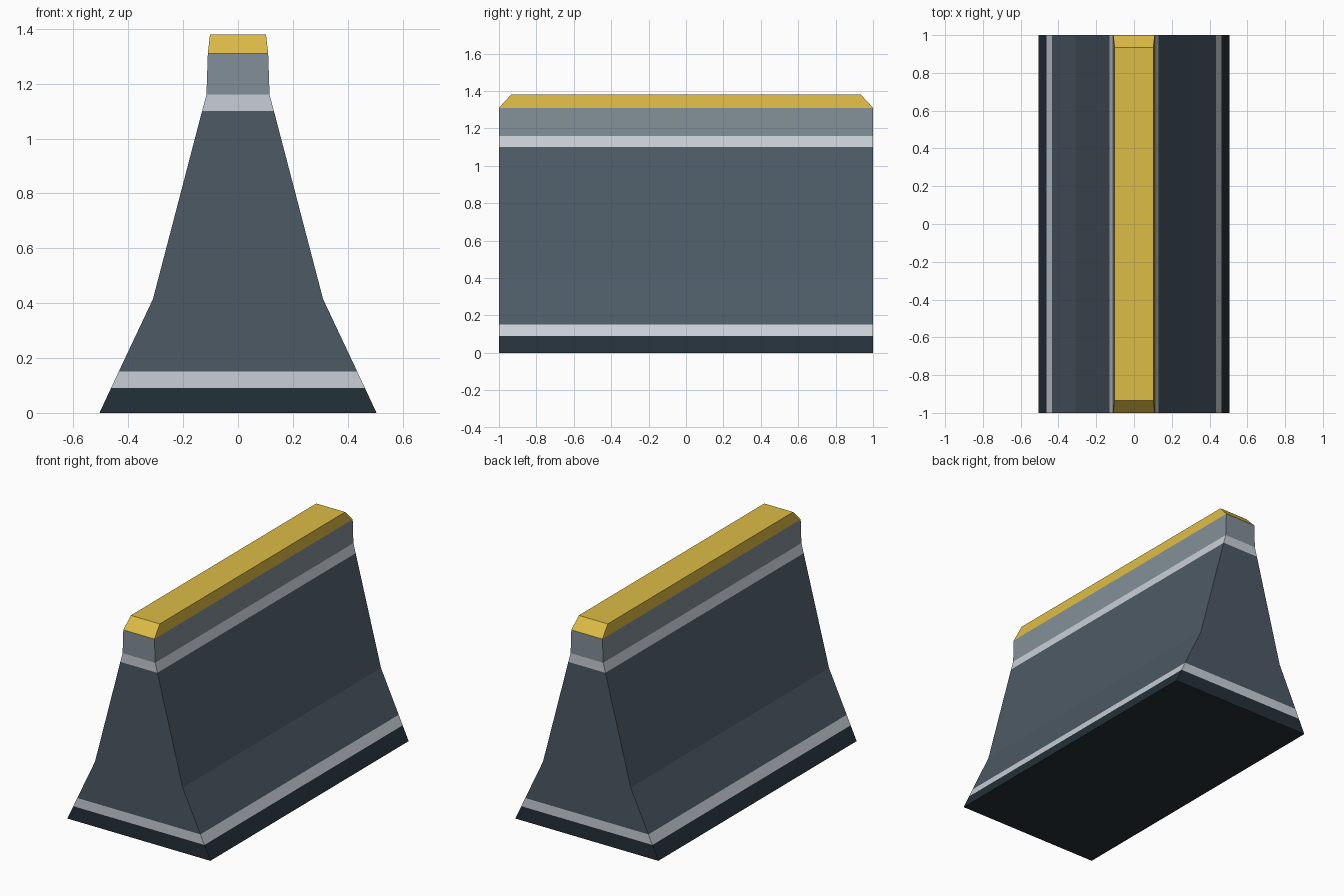
import bpy, bmesh

if "Cube" in bpy.data.objects:
    bpy.data.objects.remove(bpy.data.objects["Cube"])


def material(name, rgb):
    """Flat colour given as 0-255 sRGB, stored as linear."""
    lin = [((c / 255 + 0.055) / 1.055) ** 2.4 if c > 10 else c / 255 / 12.92 for c in rgb]
    m = bpy.data.materials.new(name)
    m.diffuse_color = (*lin, 1)
    m.use_nodes = True
    m.node_tree.nodes["Principled BSDF"].inputs["Base Color"].default_value = m.diffuse_color
    return m


foot_dark = material("foot_dark", (36, 48, 57))
pale_stripe = material("pale_stripe", (200, 207, 214))
slate = material("slate", (76, 90, 101))
light_slate = material("light_slate", (130, 143, 152))
yellow = material("yellow", (222, 188, 70))

# Barrier outline: (height, half width, half length)
levels = [
    (0.00, 0.505, 1.00), (0.09, 0.463, 1.00), (0.15, 0.435, 1.00), (0.415, 0.31, 1.00),
    (1.10, 0.131, 1.00), (1.16, 0.115, 1.00), (1.31, 0.11, 1.00), (1.38, 0.102, 0.935),
]
# Colour of each band between neighbouring levels
bands = [foot_dark, pale_stripe, slate, slate, pale_stripe, light_slate, yellow]

# One closed body lofted upward through the levels
mesh = bpy.data.meshes.new("road_barrier")
mats = [foot_dark, pale_stripe, slate, light_slate, yellow]
for m in mats:
    mesh.materials.append(m)

bm = bmesh.new()
rings = [[bm.verts.new((sx * w, sy * l, z)) for sx, sy in ((-1, -1), (1, -1), (1, 1), (-1, 1))]
         for z, w, l in levels]
for low, high, mat in zip(rings, rings[1:], bands):
    for i in range(4):
        j = (i + 1) % 4
        bm.faces.new((low[i], low[j], high[j], high[i])).material_index = mats.index(mat)

# Underside and top
bm.faces.new(rings[0][::-1]).material_index = mats.index(foot_dark)
bm.faces.new(rings[-1]).material_index = mats.index(yellow)
bm.to_mesh(mesh)
bm.free()

barrier = bpy.data.objects.new("road_barrier", mesh)
bpy.context.collection.objects.link(barrier)
